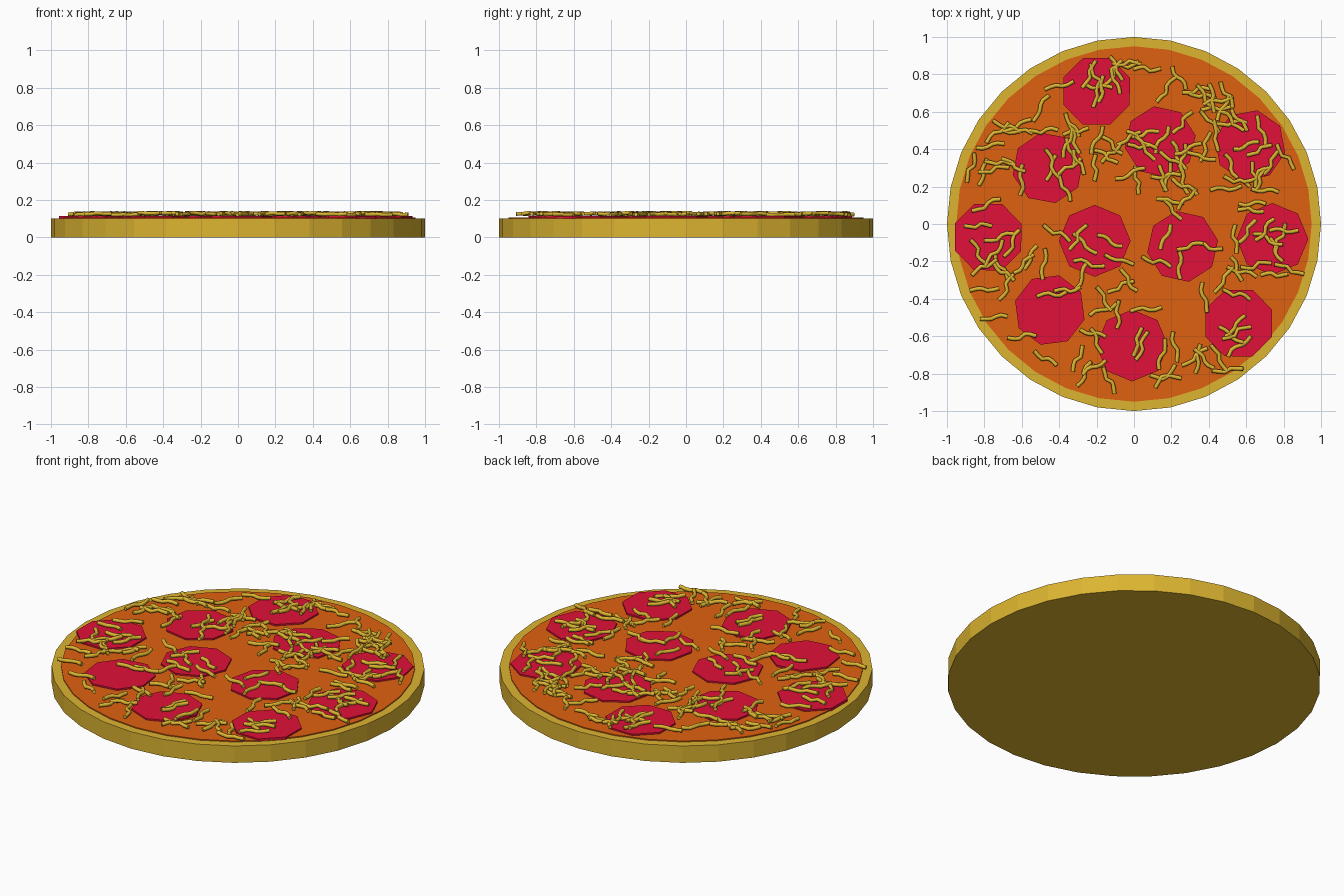
import bpy, math, random
from mathutils import Vector

if "Cube" in bpy.data.objects:
    bpy.data.objects.remove(bpy.data.objects["Cube"], do_unlink=True)

random.seed(7)


def material(name, r, g, b):
    mat = bpy.data.materials.new(name)
    mat.use_nodes = True
    mat.diffuse_color = (r, g, b, 1)
    mat.node_tree.nodes["Principled BSDF"].inputs["Base Color"].default_value = (r, g, b, 1)
    return mat


def disc(name, mat, sides, radius, bottom, top, x=0, y=0, turn=0):
    bpy.ops.mesh.primitive_cylinder_add(
        vertices=sides, radius=radius, depth=top - bottom,
        location=(x, y, (top + bottom) / 2), rotation=(0, 0, math.radians(turn)))
    ob = bpy.context.object
    ob.name = name
    ob.data.materials.append(mat)
    return ob


crust_mat = material("golden crust", 0.72, 0.46, 0.03)
sauce_mat = material("orange sauce", 0.74, 0.12, 0.005)
sausage_mat = material("red sausage", 0.75, 0.005, 0.04)
cheese_mat = material("yellow cheese", 0.72, 0.46, 0.03)

# Crust and the slightly raised sauce layer
disc("crust", crust_mat, 32, 1.0, 0, 0.1)
disc("sauce", sauce_mat, 32, 0.95, 0.09, 0.106)

# Eight-sided sausage slices: x, y, turn
slices = [
    (-.20, .71, 22), (.14, .44, 10), (.62, .42, 33), (-.46, .30, 12),
    (-.78, -.07, 22), (-.21, -.09, 0), (.26, -.12, 10), (.74, -.08, 0),
    (-.45, -.46, 30), (-.01, -.65, 0), (.56, -.53, 22),
]
for x, y, turn in slices:
    disc("sausage_slice", sausage_mat, 8, 0.192, 0.1, 0.115, x, y, turn)

# Cheese shreds laid by hand: x, y, direction
shreds = [
    (-.04, .86, 5), (-.11, .81, 60), (-.4, .74, 10), (-.24, .8, 70), (-.2, .7, 80),
    (.07, .83, -5), (.24, .78, -50), (.38, .68, -60), (.45, .66, 10), (.17, .72, 60),
    (-.5, .62, 65), (-.62, .53, 30), (-.73, .49, 35), (-.77, .42, 15), (-.87, .3, 70),
    (-.75, .29, 15), (-.44, .3, 75), (-.37, .19, -60), (-.12, .38, 40), (-.2, .45, 60),
    (.06, .48, 20), (.15, .45, 55), (.36, .36, -20), (.52, .54, 10), (.6, .42, 25),
    (.68, .5, -70), (.81, .36, -50), (-.02, .27, 25), (.17, .26, 10), (.55, .23, -15),
    (.7, .18, 0), (-.13, -.09, -30), (-.3, -.07, 60), (-.24, -.21, -15), (.17, -.07, 60),
    (.3, -.12, 20), (.12, -.2, -15), (-.16, -.4, -65), (-.03, -.3, -60), (.02, -.63, 80),
    (.17, -.82, 0), (.34, -.72, 85), (.5, -.78, 10), (-.3, -.72, 65), (-.6, -.6, 10),
    (-.75, -.5, 10), (-.8, -.35, 0), (-.8, -.23, 25),
]

# More shreds scattered around the pie, leaving a few bare patches
bare = [(0, 0, .2), (-.6, .05, .15), (-.15, .1, .2), (.4, .1, .1), (0, .6, .14),
        (-.65, .7, .15), (.75, .65, .13), (.2, -.42, .14), (.1, -.1, .15), (-.6, -.75, .12)]
while len(shreds) < 165:
    r, a = 0.87 * math.sqrt(random.random()), random.uniform(0, math.tau)
    x, y = r * math.cos(a), r * math.sin(a)
    if all(math.hypot(x - bx, y - by) > br for bx, by, br in bare):
        shreds.append((x, y, random.uniform(-90, 90)))

# Every shred is a short kinked tube
curve = bpy.data.curves.new("cheese_paths", "CURVE")
curve.dimensions = "3D"
curve.bevel_depth = 0.011
curve.bevel_resolution = 1
curve.use_fill_caps = True
profile = [(-1, -.12), (-.55, .04), (-.2, .1), (.2, -.1), (.55, -.04), (1, .12)]
for x, y, direction in shreds:
    a = math.radians(direction)
    along = Vector((math.cos(a), math.sin(a), 0))
    across = Vector((-along.y, along.x, 0))
    half = random.uniform(0.07, 0.085)
    side = random.choice((-1, 1))
    height = random.uniform(0.122, 0.13)
    spline = curve.splines.new("POLY")
    spline.points.add(len(profile) - 1)
    for point, (u, v) in zip(spline.points, profile):
        bend = side * v + random.uniform(-.06, .06)
        p = Vector((x, y, height)) + half * (along * u + across * bend)
        p.z += random.uniform(-.003, .003)
        point.co = (*p, 1)

# Turn the tubes into one mesh
paths = bpy.data.objects.new("cheese_paths", curve)
bpy.context.collection.objects.link(paths)
bpy.context.view_layer.update()
evaluated = paths.evaluated_get(bpy.context.evaluated_depsgraph_get())
mesh = bpy.data.meshes.new_from_object(evaluated)
bpy.data.objects.remove(paths, do_unlink=True)
mesh.materials.clear()
mesh.materials.append(cheese_mat)
cheese = bpy.data.objects.new("cheese_shreds", mesh)
bpy.context.collection.objects.link(cheese)
